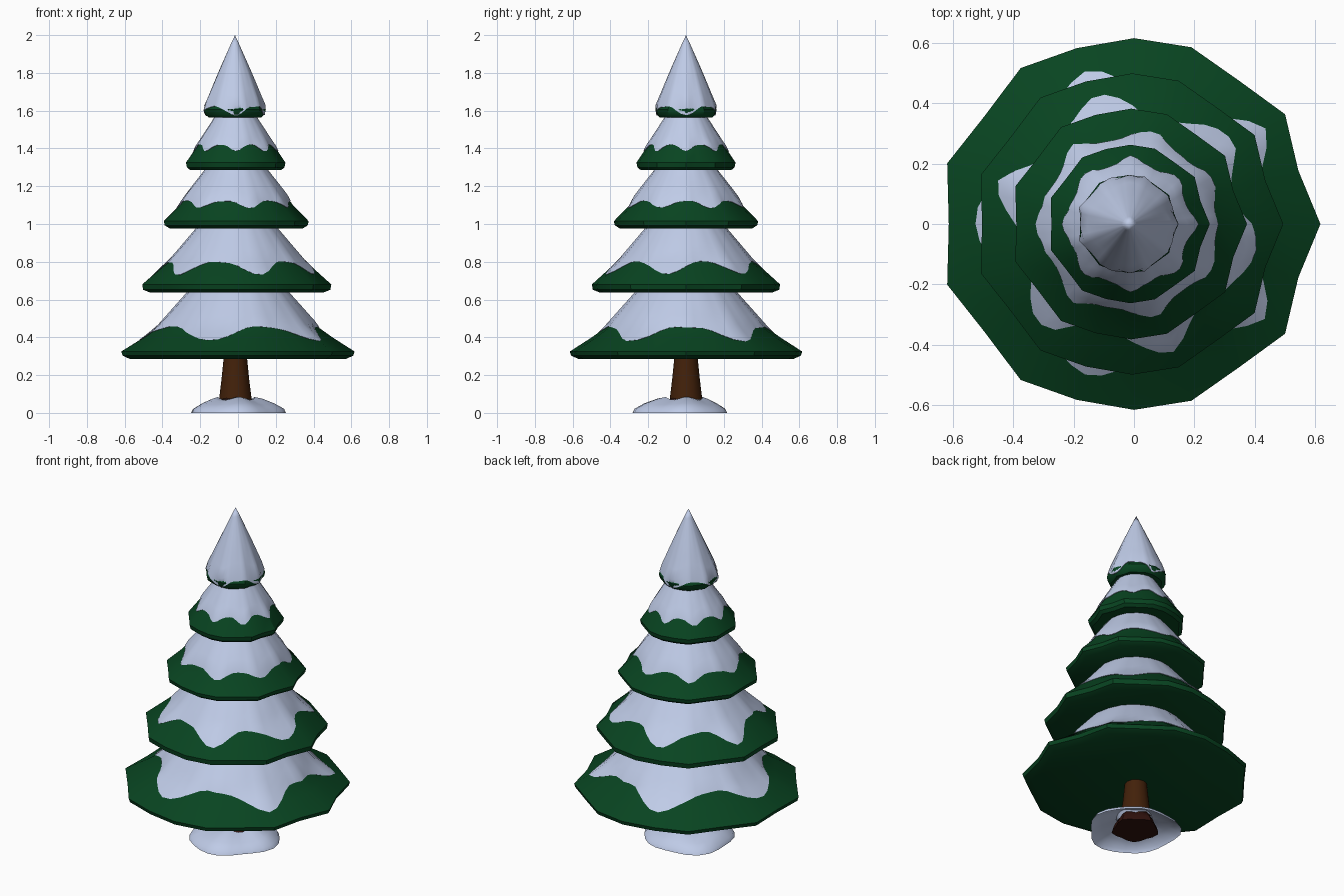
import bpy, bmesh, math

if "Cube" in bpy.data.objects:
    bpy.data.objects.remove(bpy.data.objects["Cube"])


def material(name, rgb):
    m = bpy.data.materials.new(name)
    m.diffuse_color = (*rgb, 1)
    m.use_nodes = True
    m.node_tree.nodes["Principled BSDF"].inputs["Base Color"].default_value = m.diffuse_color
    return m


GREEN = material("pine green", (0.0025, 0.058, 0.015))
SNOW = material("snow", (0.54, 0.62, 0.83))
BARK = material("bark brown", (0.055, 0.015, 0.003))
ROOT = material("dark root brown", (0.03, 0.006, 0.004))

# uneven outline shared by all tiers: 20 spokes, mirrored front to back
HALF = [.617, .572, .618, .588, .615, .615, .612, .638, .61, .65, .613]
SPOKES = [r / .617 for r in HALF + HALF[9:0:-1]]


def outline(a, amount=1.0):
    """Outline factor at angle a, straight between the spokes; amount 0 is even."""
    f = (a / math.tau * 20) % 20
    i = int(f)
    t = f - i
    a0, a1 = math.tau * i / 20, math.tau * (i + 1) / 20
    s0 = 1 + (SPOKES[i] - 1) * amount
    s1 = 1 + (SPOKES[(i + 1) % 20] - 1) * amount
    x = s0 * math.cos(a0) * (1 - t) + s1 * math.cos(a1) * t
    y = s0 * math.sin(a0) * (1 - t) + s1 * math.sin(a1) * t
    return math.hypot(x, y)


def loft(name, rows, n, point, mat, cap_bottom=True, cap_top=True, angle=35):
    """Rings of n points from point(row, angle), skinned together."""
    bm = bmesh.new()
    rings = [[bm.verts.new(point(k, math.tau * i / n)) for i in range(n)]
             for k in range(rows)]
    for a, b in zip(rings, rings[1:]):
        for i in range(n):
            j = (i + 1) % n
            bm.faces.new((a[i], a[j], b[j], b[i]))
    if cap_bottom:
        bm.faces.new(rings[0][::-1])
    if cap_top:
        bm.faces.new(rings[-1])
    bmesh.ops.remove_doubles(bm, verts=bm.verts, dist=1e-5)
    me = bpy.data.meshes.new(name)
    bm.to_mesh(me)
    bm.free()
    me.materials.append(mat)
    ob = bpy.data.objects.new(name, me)
    bpy.context.collection.objects.link(ob)
    bpy.ops.object.select_all(action='DESELECT')
    ob.select_set(True)
    bpy.context.view_layer.objects.active = ob
    bpy.ops.object.shade_smooth_by_angle(angle=math.radians(angle))
    return ob


def radius_at(prof, z):
    for (r0, z0), (r1, z1) in zip(prof, prof[1:]):
        if z0 <= z <= z1:
            return r0 + (r1 - r0) * (z - z0) / (z1 - z0)
    return prof[-1][0]


def evenness(prof, z):
    """Outline fades from uneven at the rim to round near the top."""
    return max(.15, 1 - 1.3 * max(0, z - prof[2][1]) / (prof[-1][1] - prof[2][1]))


# tiers: x shift, branch profile (r, z), snow edge low/high, drips, drip angle
TIERS = [
    (0, [(.57, .285), (.61, .303), (.617, .325), (.50, .40), (.43, .45),
         (.26, .64), (.18, .72)], .382, .455, 5, 36),
    (-.006, [(.46, .638), (.495, .652), (.50, .68), (.40, .77), (.35, .81),
             (.205, .98), (.14, 1.05)], .732, .80, 6, -75),
    (-.009, [(.35, .975), (.378, .993), (.383, 1.015), (.30, 1.10), (.25, 1.17),
             (.155, 1.29), (.10, 1.38)], 1.085, 1.122, 7, 180),
    (-.012, [(.24, 1.285), (.258, 1.30), (.263, 1.325), (.213, 1.40), (.185, 1.44),
             (.10, 1.57), (.07, 1.63)], 1.385, 1.42, 8, 270),
    (-.016, [(.14, 1.565), (.157, 1.58), (.163, 1.605), (.13, 1.68),
             (.08, 1.80), (.0, 1.98)], 1.575, 1.622, 4, 270),
]

for k, (dx, prof, lo, hi, drips, phase) in enumerate(TIERS, 1):
    # green branches
    def branch(row, a):
        r, z = prof[row]
        r *= outline(a, evenness(prof, z))
        return (dx + r * math.cos(a), r * math.sin(a), z)

    loft(f"branch_tier_{k}", len(prof), 20, branch, GREEN, cap_top=prof[-1][0] > 0)

    # snow blanket with a wavy lower edge
    peak = prof[-1][0] == 0
    top = 2.0 if peak else prof[-1][1]

    def blanket(row, a):
        w = (1 + math.cos(drips * (a - math.radians(phase)))) / 2
        w = w ** 1.7 + .05 * math.sin(11 * a + k)
        edge = hi - (hi - lo) * w
        t = max(0, row - 1) / 8
        z = edge + (top - edge) * t
        r = radius_at(prof, z) + (-.008, .004, .010)[min(row, 2)]
        if row == 0:
            z -= .002
        elif row == 9 and peak:
            r = 0
        r *= outline(a, evenness(prof, z))
        return (dx + r * math.cos(a), r * math.sin(a), z)

    loft(f"snow_tier_{k}", 10, 60, blanket, SNOW, cap_bottom=False,
         cap_top=not peak, angle=75)

# trunk
TRUNK = [(.09, .03), (.084, .09), (.073, .18), (.062, .29), (.055, .40)]
loft("trunk", len(TRUNK), 12,
     lambda k, a: (-.014 + TRUNK[k][0] * math.cos(a), TRUNK[k][0] * math.sin(a), TRUNK[k][1]),
     BARK)

# flared roots
ROOTS = [(.125, 0), (.115, .03), (.09, .07), (.07, .08)]


def root(k, a):
    r = ROOTS[k][0] * (1 + .08 * math.sin(5 * a))
    return (-.014 + r * math.cos(a), -.005 + r * math.sin(a), ROOTS[k][1])


loft("roots", len(ROOTS), 20, root, ROOT)

# snow mound around the roots, open underneath
MOUND = [(.25, 0), (.24, .02), (.19, .047), (.13, .07), (.10, .077),
         (.085, .064), (.08, .03)]


def mound(k, a):
    r, z = MOUND[k]
    if k < 4:
        r *= 1 + .045 * math.sin(3 * a + .6) + .035 * math.sin(5 * a + 2)
    z *= 1 + .10 * math.sin(4 * a + 1)
    return (-.010 + r * math.cos(a), -.020 * min(1, r / .2) + r * math.sin(a), z)


loft("snow_mound", len(MOUND), 24, mound, SNOW, cap_bottom=False, cap_top=False, angle=50)
